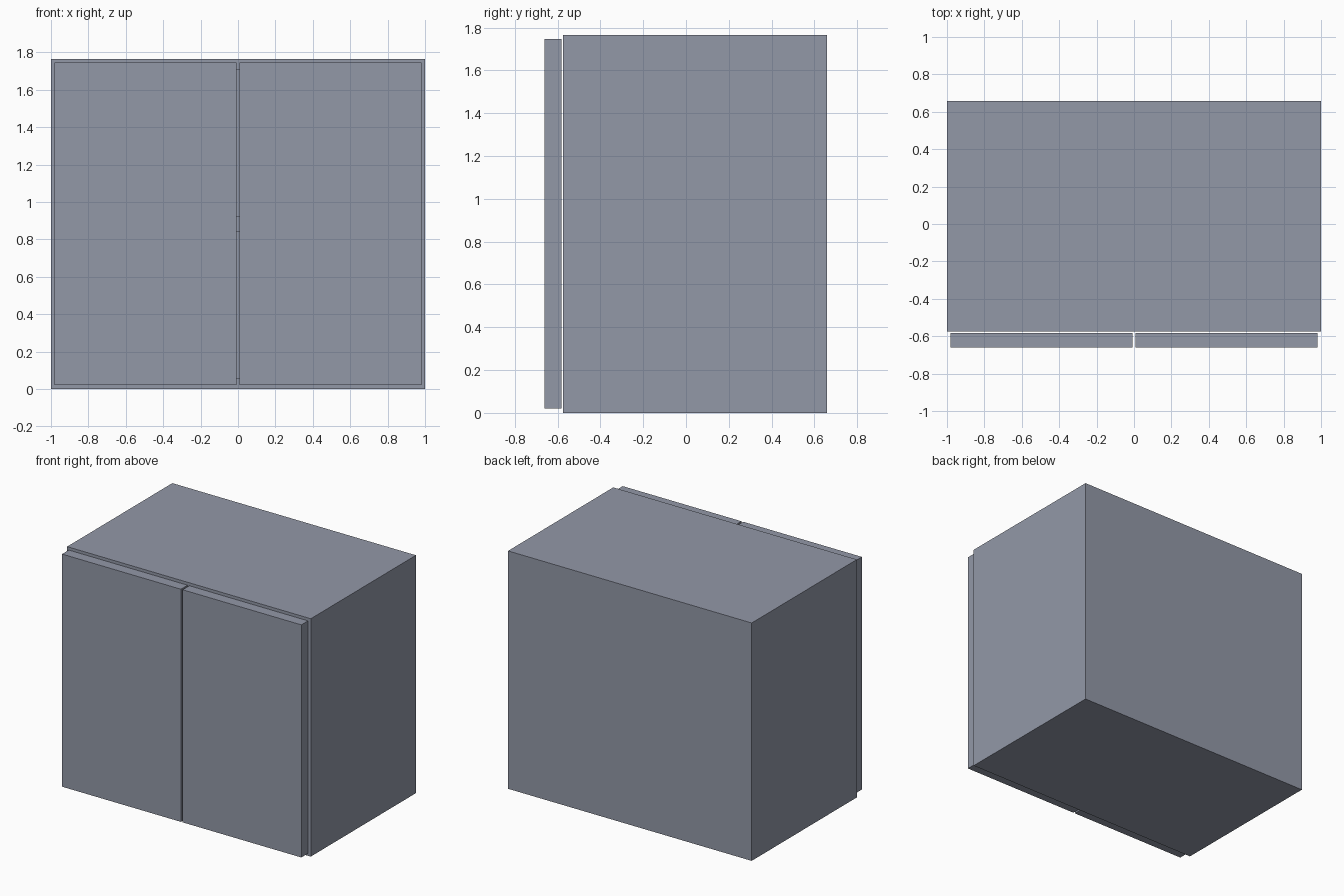
import bpy, bmesh

if "Cube" in bpy.data.objects:
    bpy.data.objects.remove(bpy.data.objects["Cube"])

W, H, T = 2.0, 1.765, 0.083          # cabinet width, height, board thickness
FRONT, BACK = -0.575, 0.658          # carcass depth range

mat = bpy.data.materials.new("blue grey")
mat.diffuse_color = (0.29, 0.315, 0.39, 1)
mat.use_nodes = True
mat.node_tree.nodes["Principled BSDF"].inputs["Base Color"].default_value = mat.diffuse_color


def box(name, lo, hi, edit=None):
    bm = bmesh.new()
    bmesh.ops.create_cube(bm, size=1)
    for v in bm.verts:
        v.co = [lo[i] if v.co[i] < 0 else hi[i] for i in range(3)]
    if edit:
        edit(bm)
    bmesh.ops.recalc_face_normals(bm, faces=bm.faces)
    mesh = bpy.data.meshes.new(name)
    bm.to_mesh(mesh)
    bm.free()
    mesh.materials.append(mat)
    obj = bpy.data.objects.new(name, mesh)
    bpy.context.collection.objects.link(obj)
    return obj


def hollow(bm):
    # inset the front face and push it back to leave an open shell
    bm.normal_update()
    face = min(bm.faces, key=lambda f: f.calc_center_median().y)
    bmesh.ops.inset_region(bm, faces=[face], thickness=T)
    out = bmesh.ops.extrude_face_region(bm, geom=[face])
    verts = [g for g in out["geom"] if isinstance(g, bmesh.types.BMVert)]
    bmesh.ops.translate(bm, verts=verts, vec=(0, BACK - FRONT - T, 0))
    if face.is_valid:
        bmesh.ops.delete(bm, geom=[face], context='FACES_ONLY')


# Open-fronted carcass
box("cabinet_carcass", (-W / 2, FRONT, 0), (W / 2, BACK, H), hollow)

# Middle shelf
box("middle_shelf", (-W / 2 + T, FRONT, (H - T) / 2),
    (W / 2 - T, BACK - T, (H + T) / 2))

# Pair of doors
for name, x0, x1 in (("left_door", -0.982, -0.007), ("right_door", 0.007, 0.982)):
    box(name, (x0, -0.66, 0.021), (x1, -0.582, 1.747))
